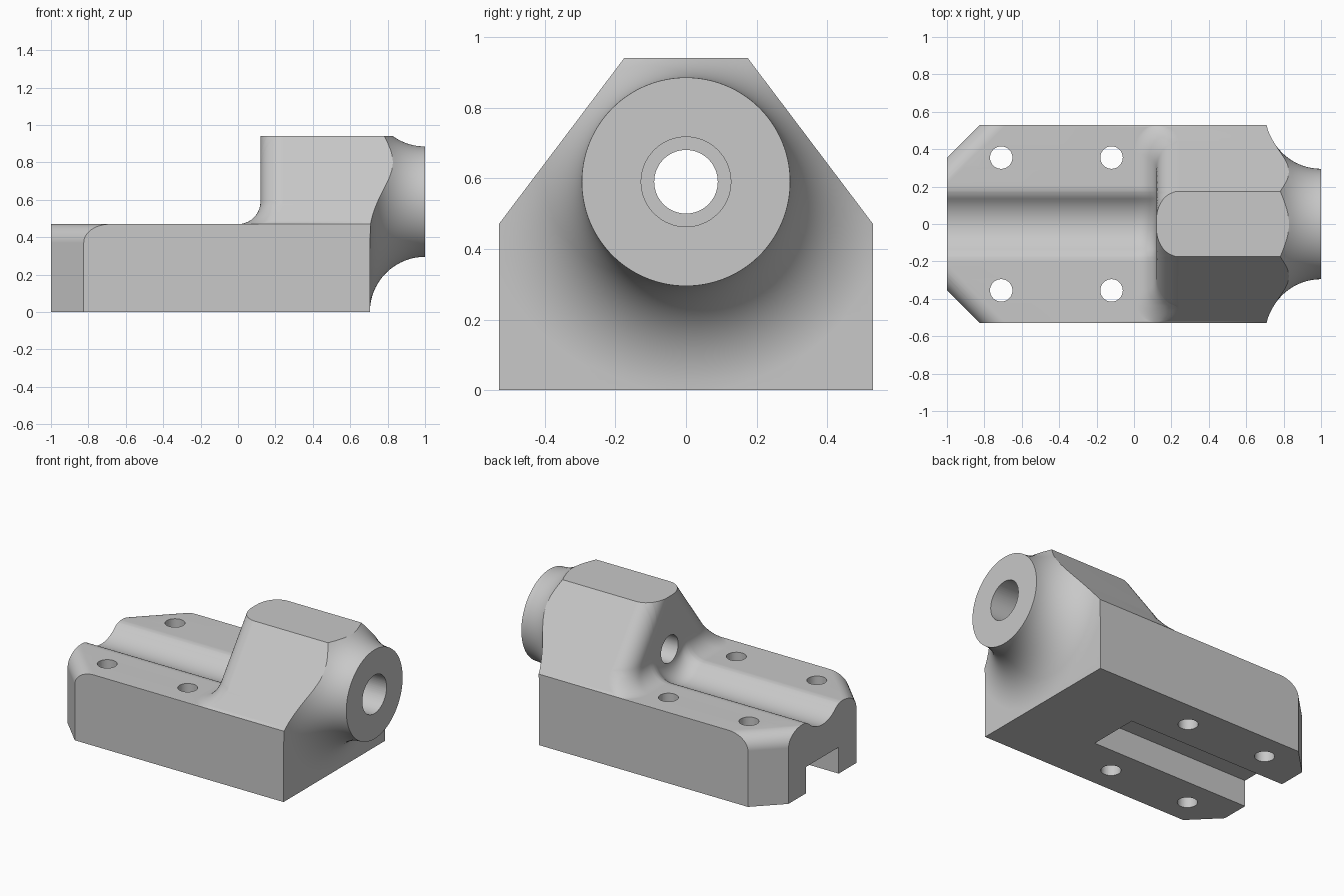
import bpy, bmesh
from math import sin, cos, acos, sqrt, pi
from mathutils import Matrix, Vector

cube = bpy.data.objects.get("Cube")
if cube:
    bpy.data.objects.remove(cube)

HALF, LEDGE, TOP, ROOF_HALF = 0.53, 0.47, 0.94, 0.175   # body outline
WALL, R = 0.12, 0.12                                    # step wall and its round
AXIS = 0.59                                             # bore height

grey = bpy.data.materials.new("machined grey")
grey.use_nodes = True
grey.diffuse_color = (0.58, 0.58, 0.58, 1)
grey.node_tree.nodes["Principled BSDF"].inputs["Base Color"].default_value = grey.diffuse_color


def finish(name, bm):
    bmesh.ops.remove_doubles(bm, verts=bm.verts[:], dist=1e-5)
    bmesh.ops.recalc_face_normals(bm, faces=bm.faces[:])
    mesh = bpy.data.meshes.new(name)
    bm.to_mesh(mesh)
    bm.free()
    mesh.materials.append(grey)
    ob = bpy.data.objects.new(name, mesh)
    bpy.context.collection.objects.link(ob)
    return ob


def loft(name, rings):
    """Skin a row of equal closed rings and cap both ends."""
    bm = bmesh.new()
    rows = [[bm.verts.new(p) for p in ring] for ring in rings]
    for a, b in zip(rows, rows[1:]):
        for i in range(len(a)):
            bm.faces.new((a[i - 1], a[i], b[i], b[i - 1]))
    bm.faces.new(rows[0])
    bm.faces.new(rows[-1])
    return finish(name, bm)


def cylinder(name, radius, length, centre, axis="Z", segments=48):
    bm = bmesh.new()
    turn = Matrix.Rotation(pi / 2, 4, "Y") if axis == "X" else Matrix()
    bmesh.ops.create_cone(bm, cap_ends=True, segments=segments, radius1=radius, radius2=radius,
                          depth=length, matrix=Matrix.Translation(centre) @ turn)
    return finish(name, bm)


def combine(body, tool, operation="DIFFERENCE"):
    mod = body.modifiers.new("cut", "BOOLEAN")
    mod.operation, mod.solver, mod.object = operation, "EXACT", tool
    bpy.ops.object.select_all(action="DESELECT")
    bpy.context.view_layer.objects.active = body
    body.select_set(True)
    bpy.ops.object.modifier_apply(modifier=mod.name)
    bpy.data.objects.remove(tool)


def floor_height(y):
    """Ledge with a round-bottomed groove and rounded groove lips."""
    if y < 0.136:
        return AXIS - sqrt(0.2 ** 2 - y * y)
    if y < 0.204:
        return LEDGE - 0.1 + sqrt(0.1 ** 2 - (0.204 - y) ** 2)
    return LEDGE


SLOPE = (TOP - LEDGE) / (HALF - ROOF_HALF)
NORM = sqrt(1 + SLOPE ** 2)


def wall_x(y, z):
    """Step wall, rounded where it meets the sloped sides."""
    d = max(0, (SLOPE * (HALF - y) - (z - LEDGE)) / NORM)
    return WALL + (R - sqrt(max(0, R * R - (R - d) ** 2)) if d < R else 0)


def section(y):
    """Lengthwise outline of the body at one station across it."""
    w = abs(y)
    low = floor_height(w)
    high = min(TOP, LEDGE + SLOPE * (HALF - w))
    fill = min(R, high - low)
    sweep = acos(1 - fill / R)
    levels = [R * (1 - cos(sweep * i / 10)) for i in range(11)]
    levels += [fill + (high - low - fill) * sin(pi / 2 * j / 16) for j in range(1, 17)]
    pts = [(-1, 0), (-1, low)]
    for a in levels:
        b = R - sqrt(max(0, R * R - (R - a) ** 2)) if a < R else 0
        pts.append((wall_x(w, low + a) - b, low + a))
    pts += [(1.1, high), (1.1, 0)]
    return [(x, y, z) for x, z in pts]


# Main body: ledge, groove, step wall and sloped housing in one skin
half = sorted({HALF * i / 40 for i in range(41)} | {0.136, ROOF_HALF, 0.204})
stations = [-y for y in reversed(half[1:])] + half
body = loft("clamp_body", [section(y) for y in stations])

# Flared round nose, turned about the bore axis
flare = 0.295
profile = [(-2, 0), (-2, 2), (1 - flare, 2)]
profile += [(1 - flare * cos(t), 2 * flare - flare * sin(t))
            for t in (pi / 2 * i / 20 for i in range(21))]
profile.append((1, 0))
bm = bmesh.new()
verts = [bm.verts.new((x, 0, AXIS + r)) for x, r in profile]
edges = [bm.edges.new(pair) for pair in zip(verts, verts[1:])]
bmesh.ops.spin(bm, geom=verts + edges, cent=(0, 0, AXIS), axis=(1, 0, 0),
               angle=2 * pi, steps=112, use_merge=False)
combine(body, finish("nose_form", bm), "INTERSECT")

# Chamfered end corners with a rounded top edge
edge = 0.1
shape = [(-0.5, -0.2), (0, -0.2)]
shape += [(edge * (1 - cos(t)), LEDGE - edge + edge * sin(t))
          for t in (pi / 2 * i / 10 for i in range(11))]
shape += [(edge, 0.7), (-0.5, 0.7)]
for side in (1, -1):
    inward = Vector((1, -side, 0)).normalized()
    along = Vector((1, side, 0)).normalized()
    corner = Vector((-0.91, side * 0.445, 0))
    rings = [[corner + along * s + inward * u + Vector((0, 0, z)) for u, z in shape]
             for s in (-0.4, 0.4)]
    combine(body, loft("corner_cutter", rings))

# Bolt holes
for x in (-0.71, -0.12):
    for y in (-0.355, 0.355):
        combine(body, cylinder("bolt_cutter", 0.06, 2, (x, y, 0)))

# Slot under the base
slot = [[(x, y, z) for y, z in ((-0.17, -0.2), (0.17, -0.2), (0.17, 0.175), (-0.17, 0.175))]
        for x in (-1.2, 0.16)]
combine(body, loft("slot_cutter", slot))

# Bore and wider counterbore
combine(body, cylinder("bore_cutter", 0.09, 1.5, (0.5, 0, AXIS), "X", 64))
combine(body, cylinder("counterbore_cutter", 0.127, 0.8, (0.8, 0, AXIS), "X", 64))

# Smooth rounds, crisp edges
bpy.ops.object.select_all(action="DESELECT")
body.select_set(True)
bpy.context.view_layer.objects.active = body
bpy.ops.object.shade_smooth_by_angle(angle=pi / 7)
weighted = body.modifiers.new("even_shading", "WEIGHTED_NORMAL")
weighted.keep_sharp = True
